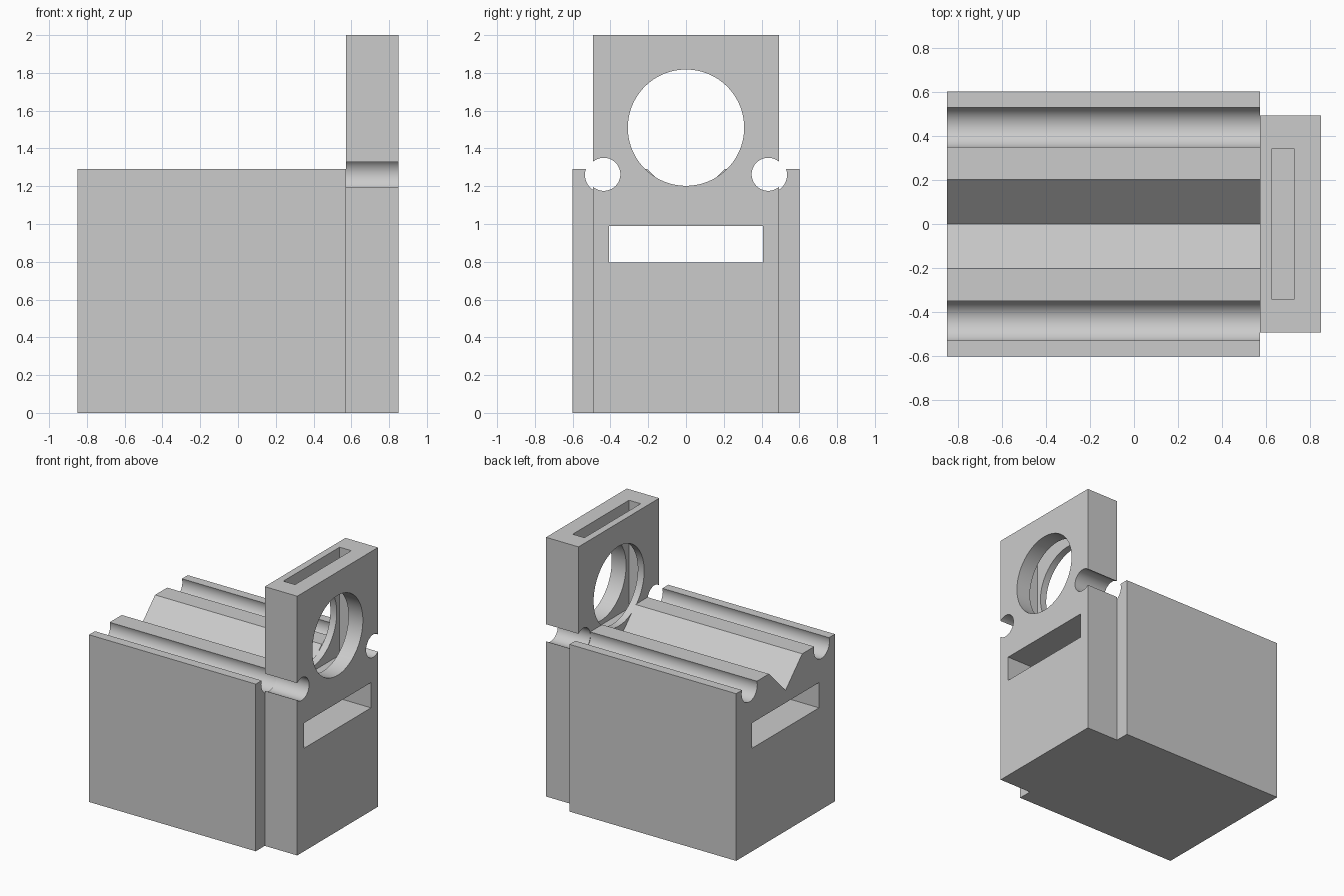
import bpy
import math
from mathutils import Matrix

cube = bpy.data.objects.get("Cube")
if cube:
    bpy.data.objects.remove(cube, do_unlink=True)

# Single grey material
grey = bpy.data.materials.new("plain_grey")
grey.use_nodes = True
color = (0.6, 0.6, 0.6, 1)
grey.diffuse_color = color
grey.node_tree.nodes["Principled BSDF"].inputs["Base Color"].default_value = color


def box(name, low, high):
    """Axis-aligned block between two corners."""
    bpy.ops.mesh.primitive_cube_add(size=1)
    ob = bpy.context.object
    ob.name = name
    size = [h - l for l, h in zip(low, high)]
    mid = [(h + l) / 2 for l, h in zip(low, high)]
    ob.data.transform(Matrix.Translation(mid) @ Matrix.Diagonal((*size, 1)))
    ob.data.materials.append(grey)
    return ob


def rod(y, z, radius, sides=64):
    """Long prism along x, used as a cutter."""
    bpy.ops.mesh.primitive_cylinder_add(vertices=sides, radius=radius, depth=3)
    ob = bpy.context.object
    turn = Matrix.Rotation(math.pi / 2, 4, 'Y')
    ob.data.transform(Matrix.Translation((0, y, z)) @ turn)
    ob.data.materials.append(grey)
    return ob


def cut(target, cutter):
    """Subtract the cutter from the target and throw the cutter away."""
    cutter.hide_render = True
    mod = target.modifiers.new("cut", 'BOOLEAN')
    mod.operation = 'DIFFERENCE'
    mod.solver = 'EXACT'
    mod.object = cutter
    bpy.ops.object.select_all(action='DESELECT')
    target.select_set(True)
    bpy.context.view_layer.objects.active = target
    bpy.ops.object.modifier_apply(modifier=mod.name)
    bpy.data.objects.remove(cutter, do_unlink=True)


def window():
    return box("window_cutter", (-2, -0.408, 0.795), (2, 0.408, 0.99))


top = 1.29
joint = 0.573

# Main block with a V groove, two round grooves and a through window
block = box("main_block", (-0.85, -0.602, 0), (joint, 0.602, top))
cut(block, rod(0, top, 0.203, sides=4))
for side in (-1, 1):
    cut(block, rod(side * 0.44, 1.26, 0.095))
cut(block, window())

# Upright end plate with a large opening, side notches and a top slot
plate = box("end_plate", (joint, -0.492, 0), (0.85, 0.492, 2))
cut(plate, rod(0, 1.51, 0.308, sides=96))
for side in (-1, 1):
    cut(plate, rod(side * 0.435, 1.263, 0.0875))
cut(plate, window())
cut(plate, box("slot_cutter", (0.627, -0.343, 1.167), (0.727, 0.343, 2.2)))

# Smooth the round cuts, keep the edges sharp
for part in (block, plate):
    bpy.ops.object.select_all(action='DESELECT')
    part.select_set(True)
    bpy.context.view_layer.objects.active = part
    bpy.ops.object.shade_smooth_by_angle(angle=math.radians(30))
